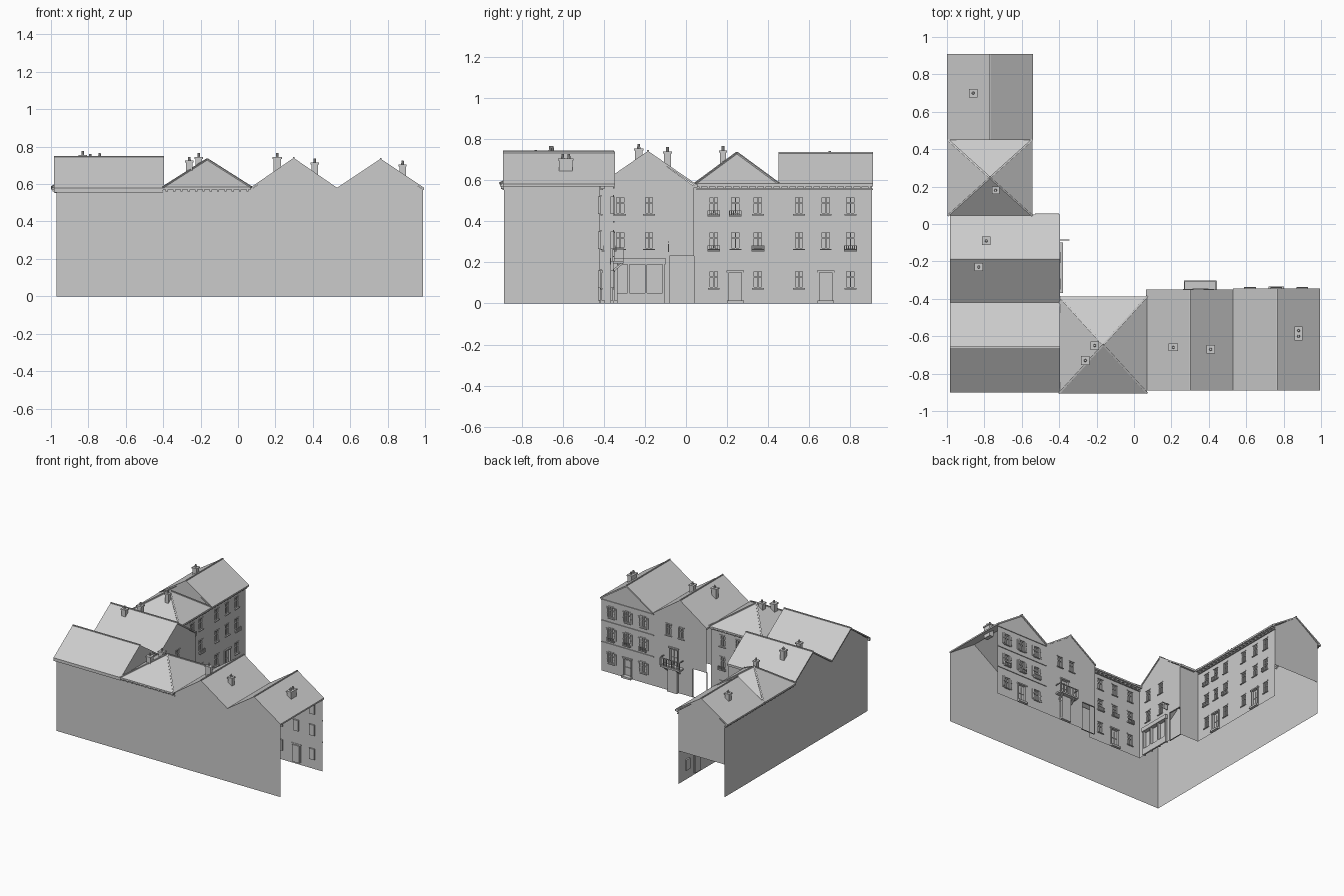
import bpy, bmesh
from mathutils import Matrix, Vector

if "Cube" in bpy.data.objects:
    bpy.data.objects.remove(bpy.data.objects["Cube"])

parts = {}

def bm_of(name):
    return parts.setdefault(name, bmesh.new())

def poly(name, pts):
    bm = bm_of(name)
    bm.faces.new([bm.verts.new(p) for p in pts])

def box(name, lo, hi):
    lo, hi = Vector(lo), Vector(hi)
    d = hi - lo
    m = Matrix.Translation((lo + hi) / 2) @ Matrix.Diagonal((abs(d.x), abs(d.y), abs(d.z), 1))
    bmesh.ops.create_cube(bm_of(name), size=1, matrix=m)

def bar(name, p, q, w=0.01):
    p, q = Vector(p), Vector(q)
    d = q - p
    m = Matrix.Translation((p + q) / 2) @ d.to_track_quat('Z', 'Y').to_matrix().to_4x4()
    bmesh.ops.create_cube(bm_of(name), size=1, matrix=m @ Matrix.Diagonal((w, w, d.length, 1)))

# A facade faces +y ('y') or +x ('x'): u along the wall, n outward
def mapper(face, base):
    if face == 'y':
        return lambda u, n, z: (u, base + n, z)
    return lambda u, n, z: (base + n, u, z)

# Wall sheet with recessed openings; hole = (u0, u1, z0, z1, has_pane)
def wall(name, P, u0, u1, z1, holes):
    us = sorted({u0, u1, *[h[0] for h in holes], *[h[1] for h in holes]})
    zs = sorted({0, z1, *[h[2] for h in holes], *[h[3] for h in holes]})
    for a, b in zip(us, us[1:]):
        for c, d in zip(zs, zs[1:]):
            mu, mz = (a + b) / 2, (c + d) / 2
            if not any(h[0] < mu < h[1] and h[2] < mz < h[3] for h in holes):
                poly(name, [P(a, 0, c), P(b, 0, c), P(b, 0, d), P(a, 0, d)])
    for a, b, c, d, pane in holes:
        ring = [(a, c), (b, c), (b, d), (a, d)]
        for (p, q), (r, s) in zip(ring, ring[1:] + ring[:1]):
            poly(name, [P(p, 0, q), P(r, 0, s), P(r, -.012, s), P(p, -.012, q)])
        if pane:
            poly(name, [P(p, -.012, q) for p, q in ring])

def window(name, P, u, z, w=.046, h=.085, style=''):
    a, b = u - w / 2, u + w / 2
    B = lambda p0, p1, n0, n1, q0, q1: box(name, P(p0, n0, q0), P(p1, n1, q1))
    f = .005
    for p in (a, u - f / 2, b - f):                          # stiles and mullion
        B(p, p + f, -.011, -.003, z, z + h)
    for q in (z, z + h * .6, z + h - f):                     # rails
        B(a, b, -.011, -.003, q, q + f)
    B(a - .006, b + .006, 0, .008, z - .006, z)              # sill
    B(a - .004, b + .004, 0, .004, z + h, z + h + .008)      # lintel
    if 's' in style:                                         # shutters
        for s in (a - .021, b + .001):
            B(s, s + .02, .001, .006, z, z + h)
            B(s + .004, s + .016, .006, .009, z + .008, z + h * .45)
            B(s + .004, s + .016, .006, .009, z + h * .55, z + h - .008)
    if 'r' in style:                                         # little railing
        B(a - .008, b + .008, .004, .018, z - .013, z - .007)
        B(a - .008, b + .008, .013, .017, z + .014, z + .018)
        for i in range(7):
            p = a - .008 + i * (w + .012) / 6
            B(p, p + .004, .013, .017, z - .007, z + .015)

def door(name, P, u, z=.015, w=.062, h=.135):
    a, b = u - w / 2, u + w / 2
    B = lambda p0, p1, n0, n1, q0, q1: box(name, P(p0, n0, q0), P(p1, n1, q1))
    B(a - .008, a, -.003, .007, z, z + h)
    B(b, b + .008, -.003, .007, z, z + h)
    B(a - .012, b + .012, -.003, .01, z + h, z + h + .01)
    B(a - .01, b + .01, 0, .022, 0, z)
    for p in (a + .006, u + .003):
        for q in (z + .01, z + h * .5):
            B(p, p + w / 2 - .009, -.012, -.007, q, q + h * .4)

def facade(name, P, u0, u1, wins, doors, gaps=()):
    holes = [(u - .023, u + .023, z, z + .085, True) for u, z, s in wins]
    holes += [(u - .031, u + .031, z, z + .135, True) for u, z in doors]
    wall(name + "_wall", P, u0, u1, .575, holes + [(*g, False) for g in gaps])
    for u, z, s in wins:
        window(name + "_windows", P, u, z, style=s)
    for u, z in doors:
        door(name + "_doors", P, u, z)

# Gable roof slab; ridge runs along axis from a0 to a1
def gable(name, axis, a0, a1, e0, e1, ze, zr):
    M = (lambda a, e, z: (e, a, z)) if axis == 'y' else (lambda a, e, z: (a, e, z))
    m, t = (e0 + e1) / 2, .012
    pr = [(e0, ze), (m, zr), (e1, ze), (e1, ze - t), (m, zr - t), (e0, ze - t)]
    for (p, q), (r, s) in zip(pr, pr[1:] + pr[:1]):
        poly(name, [M(a0, p, q), M(a0, r, s), M(a1, r, s), M(a1, p, q)])
    for a in (a0, a1):
        for idx in ((0, 1, 4, 5), (1, 2, 3, 4)):
            poly(name, [M(a, *pr[i]) for i in idx])
    bar(name, M(a0, m, zr), M(a1, m, zr), .008)

def gable_wall(name, axis, a, e0, e1, zr, ze=.57):
    M = (lambda e, z: (e, a, z)) if axis == 'y' else (lambda e, z: (a, e, z))
    poly(name, [M(e0, ze), M((e0 + e1) / 2, zr - .006), M(e1, ze)])

def pyramid(name, x0, x1, y0, y1, ze, zr):
    top = ((x0 + x1) / 2, (y0 + y1) / 2, zr)
    c = [(x0, y0, ze), (x1, y0, ze), (x1, y1, ze), (x0, y1, ze)]
    for p, q in zip(c, c[1:] + c[:1]):
        poly(name, [p, q, top])
        bar(name, p, top)

# Eaves board with dentils
def cornice(name, P, u0, u1):
    box(name, P(u0, 0, .57), P(u1, .028, .583))
    box(name, P(u0, 0, .553), P(u1, .01, .559))
    n = round((u1 - u0) / .04)
    for i in range(n):
        u = u0 + (i + .5) * (u1 - u0) / n
        box(name, P(u - .006, 0, .559), P(u + .006, .022, .57))

G, F, S = .075, .265, .435      # sill heights of the three floors

# Outer boundary walls (ends of both wings stay open low down)
poly("front_wall", [(-.97, -.885, 0), (.99, -.885, 0), (.99, -.885, .575), (-.97, -.885, .575)])
poly("west_wall", [(-.97, -.885, 0), (-.97, .905, 0), (-.97, .905, .575), (-.97, -.885, .575)])
poly("north_end_wall", [(-.97, .905, .26), (-.57, .905, .26), (-.57, .905, .575), (-.97, .905, .575)])
poly("middle_return_wall", [(-.57, .04, 0), (-.4, .04, 0), (-.4, .04, .575), (-.57, .04, .575)])

# East house
P = mapper('y', -.355)
facade("east_house", P, .53, .99,
       [(x, S, 's') for x in (.62, .76, .9)] + [(x, F, 'sr') for x in (.62, .76, .9)]
       + [(.62, G, 's'), (.9, G, 's')], [(.76, .015)])
for z in (.225, .395, .56):
    box("east_house_bands", P(.53, 0, z), P(.99, .006, z + .007))

# Balcony house with passage
facade("balcony_house", P, .07, .53, [(.29, S, ''), (.4, S, '')],
       [(.355, .205), (.36, .015)], [(.07, .19, 0, .225)])
box("balcony", P(.27, 0, .195), P(.44, .052, .207))
for a, b in (((.27, .05), (.44, .05)), ((.27, .002), (.27, .05)), ((.44, .002), (.44, .05))):
    bar("balcony", P(*a, .268), P(*b, .268), .006)
for i in range(13):
    u = .27 + i * .17 / 12
    bar("balcony", P(u, .05, .207), P(u, .05, .266), .004)
for u in (.3, .41):
    bar("balcony", P(u, .002, .16), P(u, .045, .196), .01)

# Hipped corner house
P = mapper('y', -.415)
facade("corner_house", P, -.4, .07,
       [(x, z, 'r' if z == F else '') for x in (-.31, -.165, -.03) for z in (F, S)]
       + [(-.31, G, ''), (-.03, G, '')], [(-.165, .015)])
cornice("corner_eaves", P, -.4, .07)
cornice("corner_eaves", lambda u, n, z: (u, -.885 - n * .7, z), -.4, .07)

# Middle house with shopfront and passage
P = mapper('x', -.4)
facade("middle_house", P, -.42, .04, [(y, z, '') for y in (-.32, -.18) for z in (F, S)],
       [], [(-.08, .04, 0, .23), (-.36, -.11, .05, .19)])
poly("shopfront", [P(-.36, -.012, .05), P(-.11, -.012, .05), P(-.11, -.012, .19), P(-.36, -.012, .19)])
box("shopfront", P(-.365, 0, 0), P(-.105, .012, .05))
box("shopfront", P(-.37, 0, .19), P(-.1, .02, .222))
for y in (-.365, -.285, -.2, -.115):
    box("shopfront", P(y, -.01, .0), P(y + .01, .014, .19))
bar("hanging_sign", P(-.085, 0, .3), P(-.085, .055, .3), .005)
box("hanging_sign", P(-.088, .015, .25), P(-.082, .05, .29))

# North house
P = mapper('x', -.57)
wins = [(y, F, 'r' if y in (.135, .35, .8) else '') for y in (.135, .24, .35, .55, .68, .8)]
wins += [(y, S, 'r' if y in (.135, .24) else '') for y in (.135, .24, .35, .55, .68, .8)]
wins += [(.135, G, ''), (.35, G, ''), (.55, G, ''), (.8, G, '')]
facade("north_house", P, .04, .905, wins, [(.24, .015), (.68, .015)])
cornice("north_eaves", P, .05, .91)
cornice("north_eaves", lambda u, n, z: (-.97 - n, u, z), .05, .91)
box("middle_eaves", (-.985, -.9, .556), (-.4, -.885, .575))
box("middle_eaves", (-.53, .04, .563), (-.4, .055, .58))

# Roofs and gable walls
gable("east_roof", 'y', -.89, -.345, .53, .995, .58, .735)
gable("balcony_house_roof", 'y', -.89, -.35, .065, .53, .58, .74)
for y in (-.885, -.355):
    gable_wall("gables", 'y', y, .53, .99, .735)
    gable_wall("gables", 'y', y, .07, .53, .74)
gable("middle_roof", 'x', -.985, -.395, -.42, .05, .58, .742)
gable("south_west_roof", 'x', -.985, -.395, -.9, -.42, .58, .747)
for x in (-.97, -.4):
    gable_wall("gables", 'x', x, -.42, .04, .742)
    gable_wall("gables", 'x', x, -.89, -.42, .747)
gable("north_roof", 'y', .45, .91, -1, -.54, .583, .732)
for y in (.452, .905):
    gable_wall("gables", 'y', y, -.985, -.555, .732)
pyramid("corner_roof", -.4, .07, -.905, -.387, .583, .732)
pyramid("north_hip_roof", -.995, -.545, .045, .45, .583, .732)

# Chimneys with caps and pots
for x, y, z, wx, wy in ((-.86, .7, .715, .035, .035), (-.74, .18, .74, .03, .03),
                        (-.79, -.09, .735, .035, .035), (-.83, -.23, .75, .035, .035),
                        (-.21, -.65, .74, .035, .035), (-.26, -.73, .72, .035, .04),
                        (.21, -.66, .74, .04, .03), (.41, -.67, .71, .035, .035),
                        (.88, -.585, .70, .034, .066)):
    box("chimneys", (x - wx / 2, y - wy / 2, z - .095), (x + wx / 2, y + wy / 2, z))
    box("chimneys", (x - wx / 2 - .005, y - wy / 2 - .005, z - .005), (x + wx / 2 + .005, y + wy / 2 + .005, z + .005))
    for dy in ((-.015, .015) if wy > .05 else (0,)):
        bmesh.ops.create_cone(bm_of("chimney_pots"), cap_ends=True, segments=8, radius1=.008, radius2=.006,
                              depth=.022, matrix=Matrix.Translation((x, y + dy, z + .015)))

for name, bm in parts.items():
    bmesh.ops.remove_doubles(bm, verts=bm.verts, dist=1e-5)
    bmesh.ops.recalc_face_normals(bm, faces=bm.faces)
    me = bpy.data.meshes.new(name)
    bm.to_mesh(me)
    bm.free()
    bpy.context.collection.objects.link(bpy.data.objects.new(name, me))
